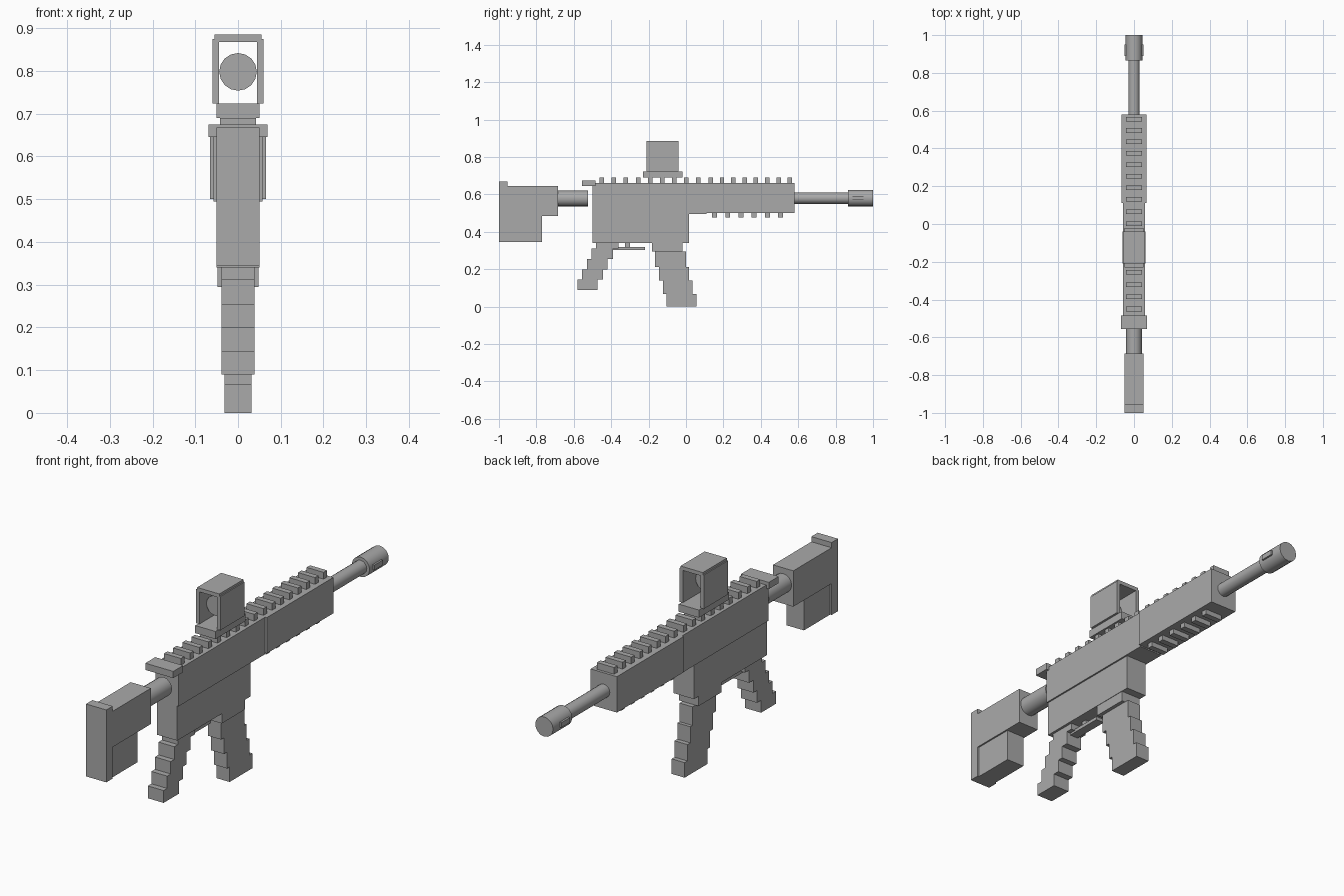
import bpy, math

grey = bpy.data.materials.new("gunmetal grey")
grey.diffuse_color = (0.4, 0.4, 0.4, 1)


def boxes(name, parts):
    """One object from boxes given as (x0, x1, y0, y1, z0, z1)."""
    verts, faces = [], []
    for x0, x1, y0, y1, z0, z1 in parts:
        n = len(verts)
        verts += [(x, y, z) for z in (z0, z1)
                  for x, y in ((x0, y0), (x1, y0), (x1, y1), (x0, y1))]
        faces += [tuple(n + i for i in f) for f in (
            (3, 2, 1, 0), (4, 5, 6, 7), (0, 1, 5, 4),
            (1, 2, 6, 5), (2, 3, 7, 6), (3, 0, 4, 7))]
    mesh = bpy.data.meshes.new(name)
    mesh.from_pydata(verts, [], faces)
    mesh.materials.append(grey)
    ob = bpy.data.objects.new(name, mesh)
    bpy.context.collection.objects.link(ob)
    return ob


def box(name, w, y0, y1, z0, z1):
    return boxes(name, [(-w, w, y0, y1, z0, z1)])


def rod(name, r, y0, y1, z):
    bpy.ops.mesh.primitive_cylinder_add(
        vertices=16, radius=r, depth=y1 - y0,
        location=(0, (y0 + y1) / 2, z), rotation=(math.pi / 2, 0, 0))
    ob = bpy.context.object
    ob.name = name
    ob.data.materials.append(grey)
    bpy.ops.object.shade_smooth_by_angle(angle=math.radians(35))


def teeth(name, w, first, step, count, length, z0, z1):
    boxes(name, [(-w, w, first + i * step - length / 2,
                  first + i * step + length / 2, z0, z1) for i in range(count)])


# Stock
box("butt_plate", 0.05, -1.0, -0.955, 0.345, 0.668)
box("stock_body", 0.05, -0.955, -0.685, 0.485, 0.645)
box("stock_lower", 0.043, -0.955, -0.77, 0.345, 0.485)
rod("buffer_tube", 0.042, -0.69, -0.525, 0.578)

# Receiver and handguard
box("upper_receiver", 0.057, -0.5, 0.11, 0.495, 0.66)
box("lower_receiver", 0.05, -0.5, 0.015, 0.34, 0.495)
box("charging_handle", 0.069, -0.555, -0.485, 0.645, 0.675)
box("handguard", 0.065, 0.11, 0.58, 0.5, 0.66)

# Rails
teeth("receiver_rail", 0.042, -0.45, 0.0645, 9, 0.024, 0.66, 0.69)
teeth("handguard_rail", 0.042, 0.132, 0.0605, 8, 0.024, 0.66, 0.69)
teeth("bottom_rail", 0.042, 0.153, 0.0705, 6, 0.026, 0.478, 0.5)

# Barrel and muzzle with raised side bars
rod("barrel", 0.03, 0.58, 0.87, 0.58)
rod("muzzle", 0.044, 0.865, 1.0, 0.58)
boxes("muzzle_bars", [(s * 0.045 - 0.005, s * 0.045 + 0.005, 0.89, 0.95, 0.57, 0.592)
                      for s in (-1, 1)])

# Sight: open frame with a round lens
box("sight_base", 0.05, -0.23, -0.02, 0.69, 0.724)
boxes("sight_frame", [(-0.06, -0.044, -0.21, -0.04, 0.724, 0.875),
                      (0.044, 0.06, -0.21, -0.04, 0.724, 0.875),
                      (-0.055, 0.055, -0.21, -0.04, 0.868, 0.885)])
rod("sight_lens", 0.044, -0.16, -0.13, 0.798)

# Grip, stepping backward as it goes down
boxes("grip", [(-0.039, 0.039, y0, y1, z0, z1) for y0, y1, z0, z1 in (
    (-0.48, -0.36, 0.312, 0.34), (-0.505, -0.39, 0.255, 0.312),
    (-0.53, -0.42, 0.2, 0.255), (-0.555, -0.445, 0.145, 0.2),
    (-0.58, -0.473, 0.09, 0.145))])

# Magazine, stepping forward as it goes down
box("magazine_well", 0.048, -0.183, -0.02, 0.295, 0.34)
boxes("magazine", [(-0.032, 0.032, y0, y1, z0, z1) for y0, y1, z0, z1 in (
    (-0.165, 0.0, 0.212, 0.295), (-0.145, 0.015, 0.14, 0.212),
    (-0.123, 0.035, 0.067, 0.14), (-0.105, 0.055, 0.0, 0.067))])

# Trigger
box("trigger_guard", 0.02, -0.395, -0.22, 0.303, 0.318)
box("trigger", 0.01, -0.325, -0.3, 0.318, 0.34)
